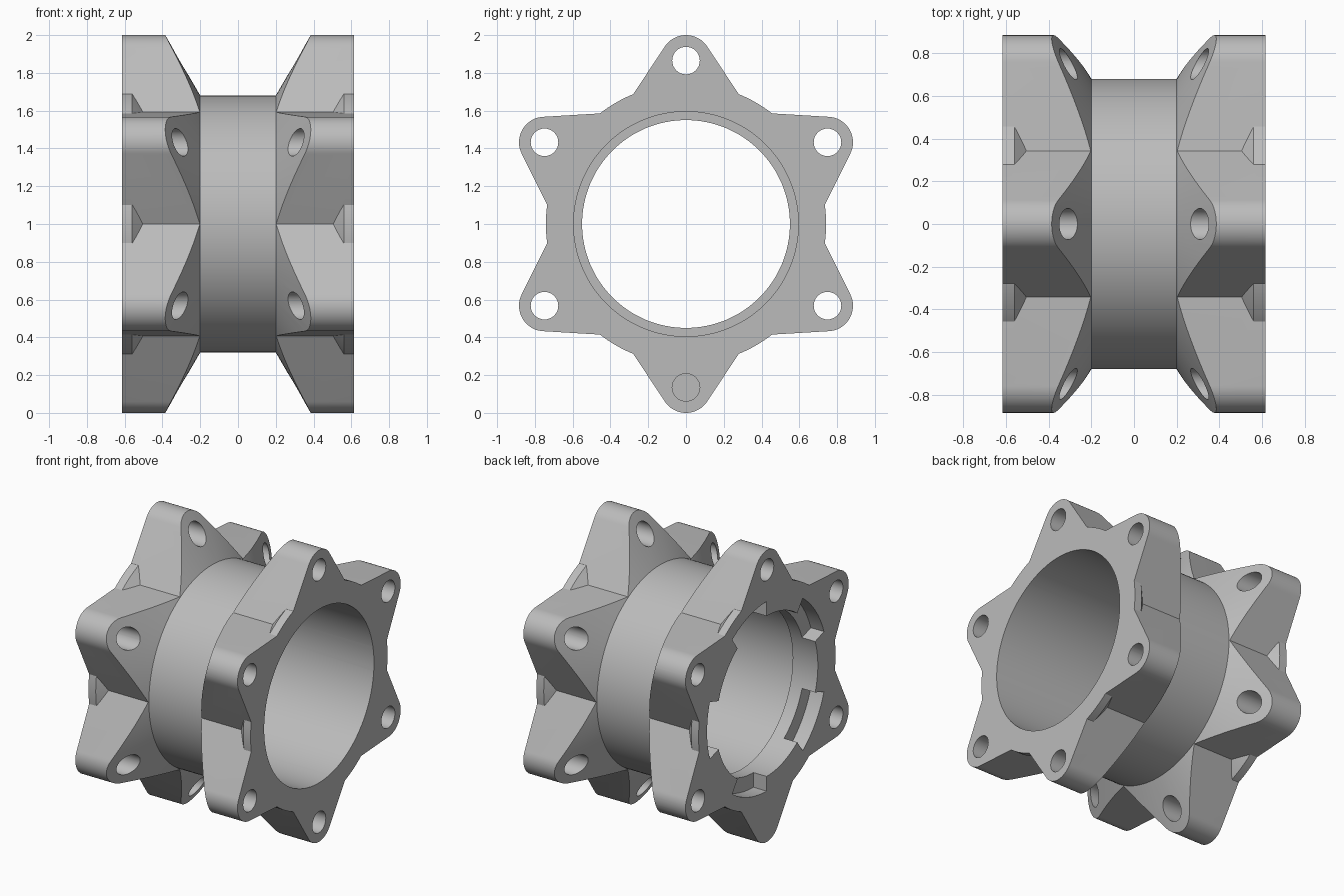
import bpy, bmesh
from math import cos, sin, pi, radians, asin, atan2, hypot

SEG = 128
END = 0.615          # half length along x
ARMS, NOTCHES = 6, 5

if "Cube" in bpy.data.objects:
    bpy.data.objects.remove(bpy.data.objects["Cube"], do_unlink=True)

grey = bpy.data.materials.new("plain_grey")
grey.use_nodes = True
grey.diffuse_color = (0.5, 0.5, 0.5, 1)
grey.node_tree.nodes["Principled BSDF"].inputs["Base Color"].default_value = (0.5, 0.5, 0.5, 1)


def finish(name, bm):
    bmesh.ops.recalc_face_normals(bm, faces=bm.faces)
    mesh = bpy.data.meshes.new(name)
    bm.to_mesh(mesh)
    bm.free()
    mesh.materials.append(grey)
    ob = bpy.data.objects.new(name, mesh)
    bpy.context.collection.objects.link(ob)
    return ob


def prism(name, outline, x0, x1):
    """Extrude a (y, z) outline along x."""
    bm = bmesh.new()
    a = [bm.verts.new((x0, y, z)) for y, z in outline]
    b = [bm.verts.new((x1, y, z)) for y, z in outline]
    bm.faces.new(a)
    bm.faces.new(b)
    n = len(a)
    for i in range(n):
        j = (i + 1) % n
        bm.faces.new((a[i], a[j], b[j], b[i]))
    return finish(name, bm)


def lathe(name, profile):
    """Turn an (x, radius) profile about the x axis, with flat end caps."""
    bm = bmesh.new()
    rings = [[bm.verts.new((x, r * cos(2 * pi * i / SEG), r * sin(2 * pi * i / SEG)))
              for i in range(SEG)] for x, r in profile]
    for p, q in zip(rings, rings[1:]):
        for i in range(SEG):
            j = (i + 1) % SEG
            bm.faces.new((p[i], p[j], q[j], q[i]))
    bm.faces.new(rings[0])
    bm.faces.new(rings[-1])
    return finish(name, bm)


def combine(ob, tool, operation):
    mod = ob.modifiers.new("combine", "BOOLEAN")
    mod.operation, mod.object, mod.solver = operation, tool, "EXACT"
    bpy.context.view_layer.objects.active = ob
    bpy.ops.object.modifier_apply(modifier=mod.name)
    bpy.data.objects.remove(tool, do_unlink=True)


def polar(r, a, cy=0, cz=0):
    return (cy + r * cos(a), cz + r * sin(a))


# Star outline: rounded arm tips joined by straight flanks to the valleys
HOLE_R, HOLE_RING, TIP_R, VALLEY = 0.073, 0.865, 0.135, 0.684
vx, vy = VALLEY * cos(pi / ARMS), VALLEY * sin(pi / ARMS)
gap = hypot(HOLE_RING - vx, vy)
flank = atan2(vy, HOLE_RING - vx) - asin(TIP_R / gap)
sweep = pi / 2 - (atan2(vy, HOLE_RING - vx) + asin(TIP_R / gap)) + 2 * asin(TIP_R / gap)
sweep = pi / 2 - flank if sweep <= 0 else sweep
star = []
for k in range(ARMS):
    mid = pi / 2 + 2 * pi * k / ARMS
    cy, cz = polar(HOLE_RING, mid)
    star.append(polar(VALLEY, mid - pi / ARMS))
    star += [polar(TIP_R, mid + sweep * i / 12, cy, cz) for i in range(-12, 13)]

# Hub barrel with a round rim at each end
half = [(END, 0.742), (0.56, 0.742), (0.5, 0.68)]
body = lathe("flanged_hub", [(-x, r) for x, r in half] + half[::-1])

# Star flanges, backed off by a cone on the inner side
for side in (-1, 1):
    flange = prism("flange", star, side * 0.1, side * END)
    cone = lathe("cone", [(side * x, r) for x, r in
                          ((0.05, 0.42), (0.2, 0.68), (0.42, 1.06), (0.7, 1.06))])
    combine(flange, cone, "INTERSECT")
    combine(body, flange, "UNION")

# Stepped bore
combine(body, lathe("bore", [(-0.7, 0.55), (-0.425, 0.55), (-0.425, 0.595), (0.7, 0.595)]),
        "DIFFERENCE")

# Bolt holes through both flanges
for k in range(ARMS):
    cy, cz = polar(HOLE_RING, pi / 2 + 2 * pi * k / ARMS)
    ring = [polar(HOLE_R, 2 * pi * i / 32, cy, cz) for i in range(32)]
    combine(body, prism("bolt_hole", ring, -0.8, 0.8), "DIFFERENCE")

# Shallow notches around the narrow end of the bore
for k in range(NOTCHES):
    mid, wide = 2 * pi * k / NOTCHES, radians(17.5)
    arc = [wide * i / 8 for i in range(-8, 9)]
    sector = [polar(0.65, mid + a) for a in arc] + [polar(0.5, mid - a) for a in arc]
    combine(body, prism("notch", sector, -0.7, -0.515), "DIFFERENCE")

# Stand the part on the floor and shade it
body.location.z = 1
bpy.ops.object.select_all(action="DESELECT")
body.select_set(True)
bpy.context.view_layer.objects.active = body
bpy.ops.object.shade_smooth_by_angle(angle=radians(25))
